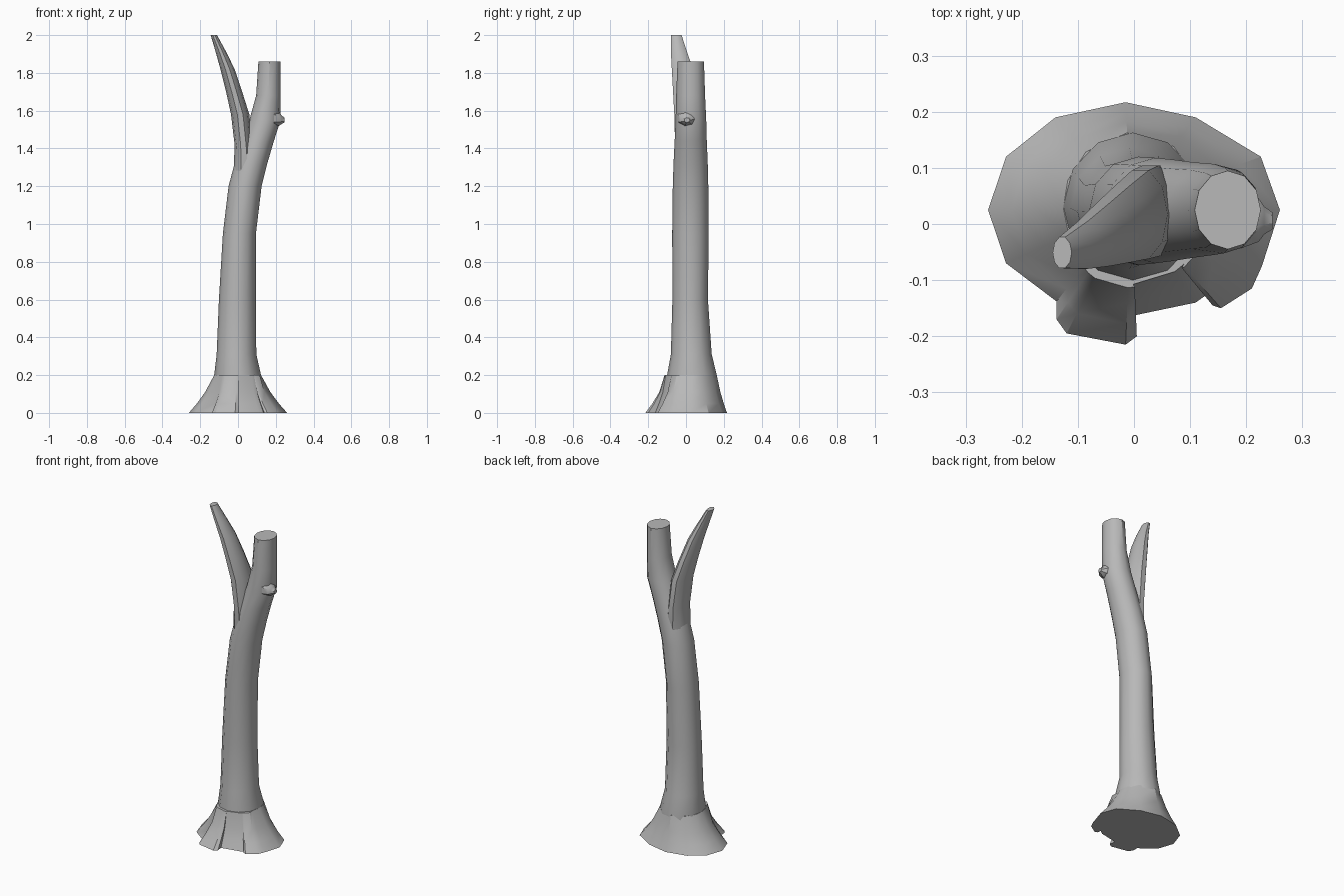
import bpy, math
from mathutils import Vector

cube = bpy.data.objects.get("Cube")
if cube:
    bpy.data.objects.remove(cube)

bark = bpy.data.materials.new("grey_bark")
bark.use_nodes = True
GREY = (0.48, 0.48, 0.48, 1)
bark.diffuse_color = GREY
bark.node_tree.nodes["Principled BSDF"].inputs["Base Color"].default_value = GREY


def loft(name, rings):
    """Skin equal-length rings of points and cap both ends."""
    n = len(rings[0])
    faces = [(r * n + i, r * n + (i + 1) % n, (r + 1) * n + (i + 1) % n, (r + 1) * n + i)
             for r in range(len(rings) - 1) for i in range(n)]
    faces += [tuple(reversed(range(n))), tuple(range((len(rings) - 1) * n, len(rings) * n))]
    mesh = bpy.data.meshes.new(name)
    mesh.from_pydata([p for ring in rings for p in ring], [], faces)
    mesh.materials.append(bark)
    obj = bpy.data.objects.new(name, mesh)
    bpy.context.collection.objects.link(obj)
    bpy.ops.object.select_all(action="DESELECT")
    obj.select_set(True)
    bpy.context.view_layer.objects.active = obj
    bpy.ops.object.shade_smooth_by_angle(angle=math.radians(33))
    return obj


def limb(name, sections, sides):
    """Sections are (z, x min, x max, y min, y max)."""
    rings = []
    for z, x0, x1, y0, y1 in sections:
        ring = []
        for i in range(sides):
            a = math.tau * i / sides
            ring.append(((x0 + x1) / 2 + (x1 - x0) / 2 * math.cos(a),
                         (y0 + y1) / 2 + (y1 - y0) / 2 * math.sin(a), z))
        rings.append(ring)
    return loft(name, rings)


# Trunk leaning into the thick sawn-off limb
limb("trunk", [
    (0.1, -.12, .12, -.1, .16), (.2, -.126, .122, -.1, .163), (.31, -.113, .097, -.08, .136),
    (.6, -.101, .094, -.072, .116), (.95, -.08, .095, -.073, .12), (1.2, -.05, .125, -.07, .118),
    (1.32, -.018, .155, -.066, .115), (1.44, .022, .19, -.06, .11), (1.55, .06, .226, -.055, .107),
    (1.68, .096, .226, -.052, .101), (1.86, .108, .226, -.045, .095)], 12)

# Thin fork, wide front to back and tapering to a cut tip
limb("forked_branch", [
    (1.1, -.04, .07, -.04, .08), (1.3, -.022, .09, -.06, .108), (1.42, -.018, .075, -.062, .108),
    (1.58, -.037, .06, -.066, .1), (1.7, -.063, .022, -.072, .072), (1.82, -.093, -.018, -.078, .04),
    (1.91, -.118, -.062, -.082, .008), (2.0, -.145, -.111, -.08, -.022)], 10)

# Root flare: footprint outline blended up into the trunk
footprint = [
    (.26, .025), (.226, .12), (.11, .19), (-.015, .217), (-.14, .19), (-.228, .12),
    (-.26, .025), (-.228, -.07), (-.138, -.138), (-.138, -.17), (-.12, -.195), (-.015, -.215),
    (.005, -.2), (.0, -.163), (.11, -.14), (.135, -.122), (.14, -.145), (.155, -.15),
    (.21, -.115), (.228, -.075)]
rings = []
for z, blend in [(0, 1), (.05, .68), (.11, .36), (.2, 0)]:
    ring = []
    for x, y in footprint:
        a = math.atan2((y - .03) / .13, x / .124)
        neck = Vector((-.002 + .124 * math.cos(a), .0315 + .1315 * math.sin(a)))
        ledge = .12 if y < -.1 else 0
        p = neck.lerp(Vector((x, y)), max(blend, ledge))
        ring.append((p.x, p.y, z))
    rings.append(ring)
loft("root_flare", rings)

# Broken twig stub on the side of the thick limb
rings = []
for x, z, r in [(.19, 1.56, .045), (.222, 1.555, .034), (.232, 1.552, .022), (.247, 1.55, .013)]:
    rings.append([(x, .005 + 1.2 * r * math.cos(math.tau * i / 7), z + r * math.sin(math.tau * i / 7))
                  for i in range(7)])
loft("twig_stub", rings)
